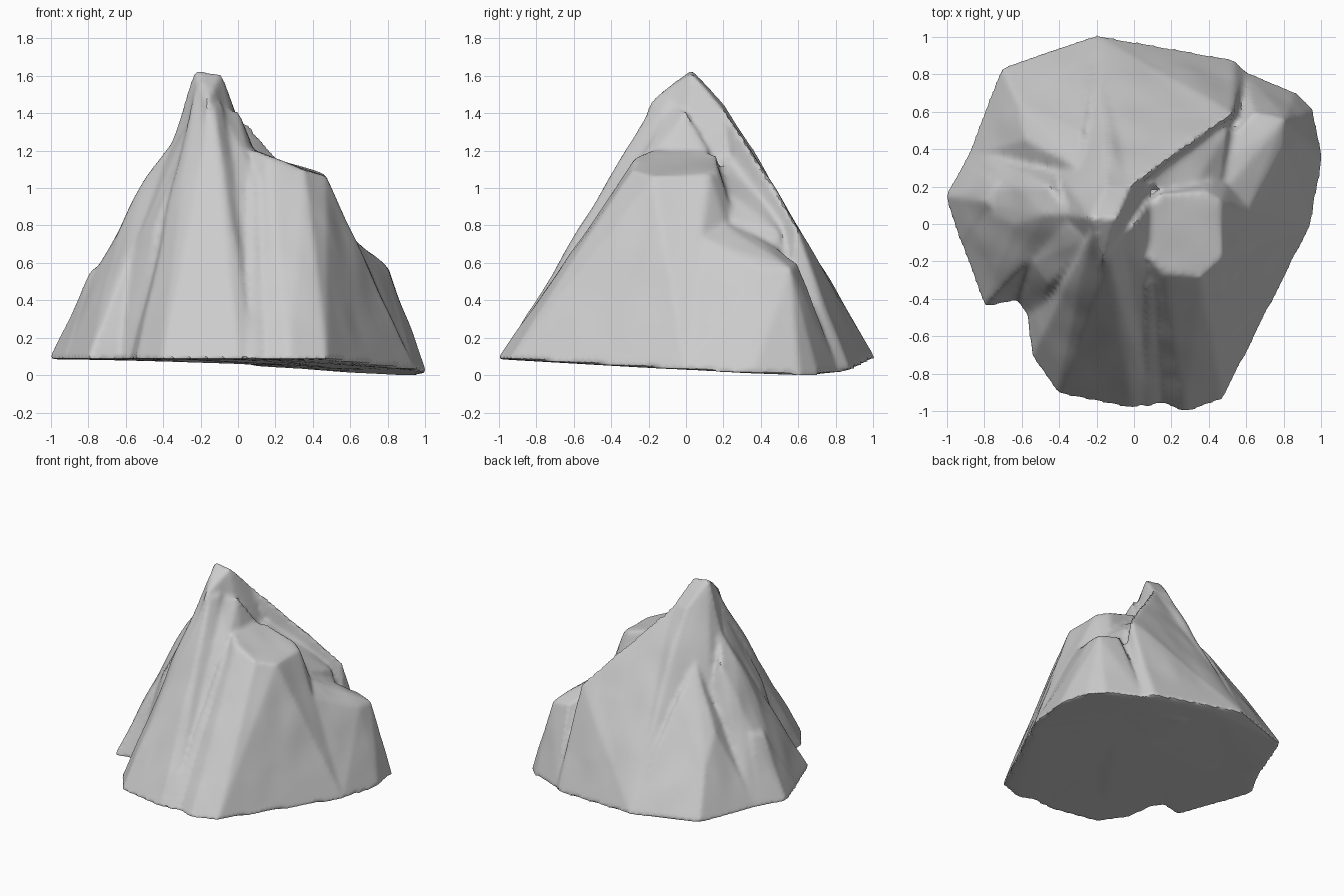
import bpy, bmesh
from mathutils import Vector, noise


def ground(x, y):
    """Underside: level at the left and front, dipping to the back right."""
    return 0.085 - 0.078 * max(0.0, 0.8 * x + 0.6 * y) + 0.2 * max(0.0, y - 0.8)


rock = bmesh.new()


def mass(top, foot):
    """One convex rock mass: a few crest points and its footprint on the ground."""
    bm = bmesh.new()
    for p in top:
        bm.verts.new(p)
    for x, y in foot:
        bm.verts.new((x * 1.012, y * 1.012, ground(x, y)))
    bmesh.ops.convex_hull(bm, input=list(bm.verts))
    loose = [v for v in bm.verts if not v.link_faces]
    bmesh.ops.delete(bm, geom=loose, context="VERTS")
    bmesh.ops.recalc_face_normals(bm, faces=list(bm.faces))
    tmp = bpy.data.meshes.new("mass")
    bm.to_mesh(tmp)
    bm.free()
    rock.from_mesh(tmp)
    bpy.data.meshes.remove(tmp)


# central peak
mass([(-0.23, 0.03, 1.635), (-0.09, 0.03, 1.615), (-0.02, 0.19, 1.44), (-0.15, 0.22, 1.44),
      (-0.16, -0.19, 1.46), (-0.12, 0.4, 1.14), (-0.31, 0.05, 1.37)],
     [(-0.74, 0.1), (-0.6, 0.55), (-0.2, 0.98), (0.1, 0.9), (0.4, 0.3), (0.3, -0.2), (-0.3, -0.7)])
# front buttress
mass([(-0.22, -0.04, 1.56), (-0.13, -0.18, 1.44), (-0.08, -0.1, 1.45), (-0.3, -0.3, 1.08),
      (-0.13, -0.45, 0.96)],
     [(-0.4, -0.9), (-0.54, -0.7), (-0.57, -0.47), (0.0, -0.98), (0.08, -0.95), (0.12, 0), (-0.4, 0)])
# infill between the peak and the right shoulder
mass([(-0.09, -0.1, 1.42), (0.0, 0.0, 1.42), (0.09, -0.1, 1.17), (0.08, -0.25, 1.1),
      (-0.1, -0.28, 1.18), (0.08, 0.12, 1.2)],
     [(0.12, -0.92), (0.0, -0.94), (-0.2, -0.5), (-0.2, 0.2), (0.2, 0.2)])
# thin rib beside the right shoulder
mass([(0.07, -0.33, 1.03), (0.12, -0.3, 1.05), (0.08, -0.2, 1.14)],
     [(0.06, -0.97), (0.12, -0.96), (0.2, 0.0), (0.0, 0.0)])
# right shoulder with sloping flat top
mass([(0.08, -0.18, 1.2), (0.08, 0.1, 1.2), (0.14, 0.16, 1.18), (0.38, 0.17, 1.09),
      (0.46, 0.12, 1.065), (0.47, -0.18, 1.06), (0.36, -0.29, 1.1), (0.16, -0.26, 1.165)],
     [(0.15, -0.95), (0.27, -1.0), (0.47, -0.93), (0.57, -0.68), (0.82, -0.2), (0.94, 0.0),
      (0.6, 0.5), (0.0, 0.4), (0.0, -0.5)])
# back right shoulder
mass([(0.57, 0.0, 0.77), (0.5, 0.2, 0.81), (0.48, 0.32, 0.78), (0.55, 0.5, 0.67), (0.64, 0.6, 0.6),
      (0.8, 0.42, 0.57), (0.81, 0.56, 0.57)],
     [(0.82, -0.2), (0.94, 0.0), (1.0, 0.35), (0.95, 0.6), (0.85, 0.7), (0.58, 0.81), (0.4, 0.3)])
# saddle behind the right shoulder
mass([(0.06, 0.2, 1.18), (0.28, 0.41, 0.96), (0.5, 0.5, 0.77), (0.47, 0.25, 0.83), (0.33, 0.22, 0.98)],
     [(0.6, 0.6), (0.65, 0.2), (0.0, 0.1), (0.1, 0.7)])
# back ridge running down from the peak
mass([(-0.02, 0.2, 1.43), (0.14, 0.345, 1.18), (0.26, 0.43, 1.05), (0.38, 0.52, 0.93),
      (0.53, 0.59, 0.8), (0.25, 0.7, 0.58), (-0.05, 0.77, 0.5)],
     [(0.58, 0.82), (0.53, 0.87), (0.2, 0.93), (-0.2, 1.0), (-0.35, 0.95), (-0.3, 0.2), (0.6, 0.5)])
# back left flank
mass([(-0.3, 0.3, 1.08), (-0.28, 0.5, 0.86), (-0.58, 0.45, 0.65), (-0.62, 0.65, 0.43), (-0.25, 0.72, 0.55)],
     [(-0.88, 0.36), (-0.8, 0.55), (-0.7, 0.83), (-0.45, 0.92), (-0.2, 1.0), (0.0, 0.9), (0.0, 0.2)])
# left flank
mass([(-0.34, 0.05, 1.27), (-0.48, 0.05, 1.08), (-0.45, 0.2, 1.07), (-0.64, 0.0, 0.77),
      (-0.63, 0.2, 0.78)],
     [(-1.0, 0.15), (-0.97, 0.05), (-0.79, -0.44), (-0.63, -0.41), (-0.55, -0.3), (-0.86, 0.4),
      (-0.3, 0.6), (-0.2, 0.0)])
# infill above the front left notch
mass([(-0.26, -0.08, 1.36), (-0.36, 0.0, 1.2), (-0.54, -0.2, 0.72), (-0.44, -0.33, 0.76)],
     [(-0.6, -0.38), (-0.55, -0.5), (-0.64, -0.38), (-0.2, 0.0)])
# small left ledge
mass([(-0.72, 0.05, 0.6), (-0.79, 0.12, 0.55), (-0.74, 0.22, 0.58)],
     [(-1.0, 0.15), (-0.92, -0.1), (-0.9, 0.32), (-0.6, 0.1)])

mesh = bpy.data.meshes.new("rock")
rock.to_mesh(mesh)
rock.free()
obj = bpy.data.objects.new("rock", mesh)
bpy.context.collection.objects.link(obj)

# fuse the masses into one weathered surface
mod = obj.modifiers.new("fuse", "REMESH")
mod.mode = "VOXEL"
mod.voxel_size = 0.018
mod = obj.modifiers.new("weather", "SMOOTH")
mod.factor = 0.5
mod.iterations = 4
bpy.context.view_layer.update()
fused = bpy.data.meshes.new_from_object(obj.evaluated_get(bpy.context.evaluated_depsgraph_get()))
obj.modifiers.clear()
obj.data = fused

# gentle uneven surface, fading out towards the underside, then settle on the ground
bm = bmesh.new()
bm.from_mesh(fused)
for v in bm.verts:
    fade = min(1.0, max(0.0, (v.co.z - 0.12) * 5))
    n = noise.noise(Vector((v.co.x * 5, v.co.y * 5, v.co.z * 2.5)))
    v.co += v.normal * (n * 0.012 * fade)
low = min(v.co.z for v in bm.verts)
bmesh.ops.translate(bm, verts=list(bm.verts), vec=(0, 0, -low))
bm.to_mesh(fused)
bm.free()
bpy.context.view_layer.objects.active = obj
obj.select_set(True)
bpy.ops.object.shade_smooth_by_angle(angle=0.7)
